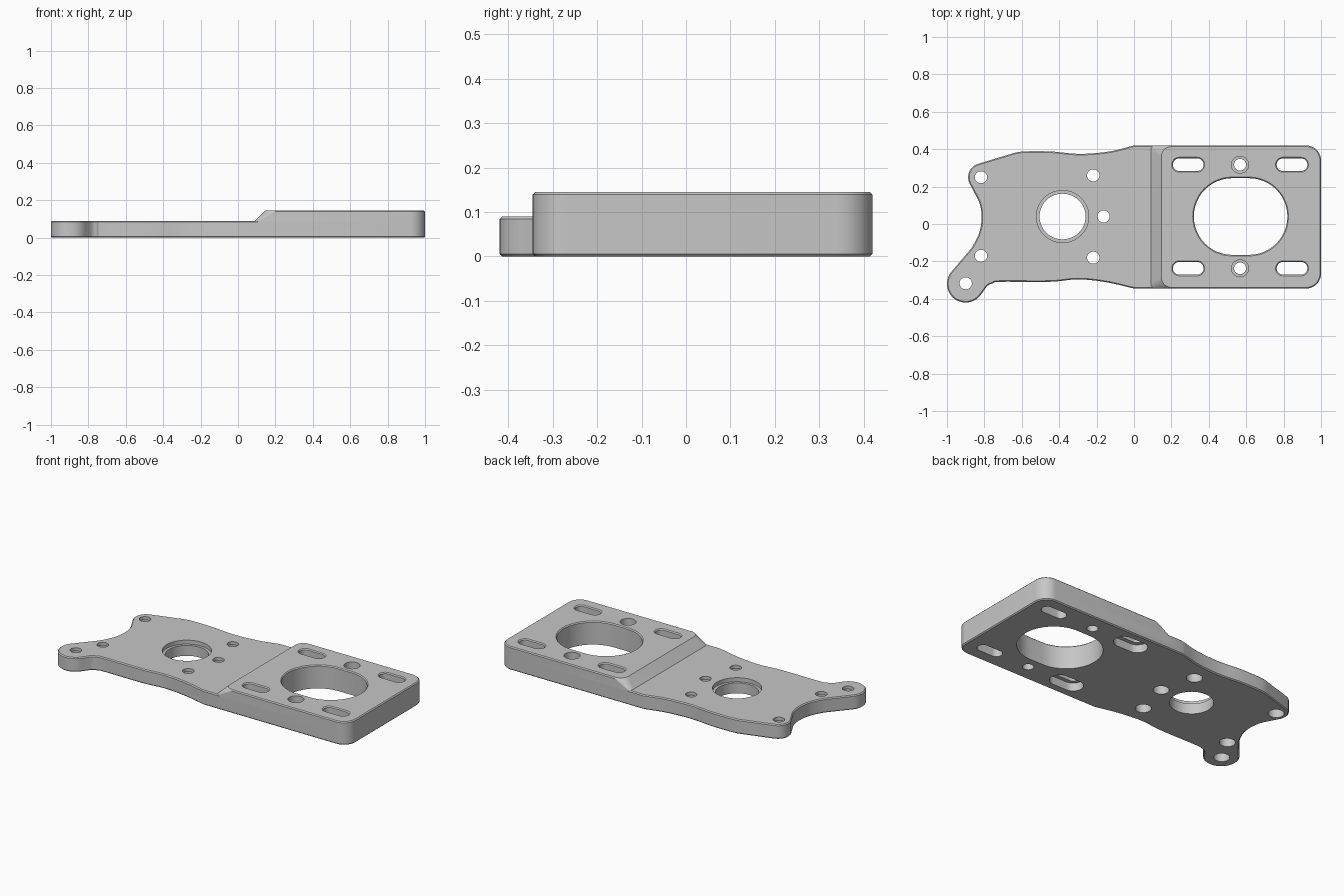
import bpy, bmesh
from math import cos, sin, radians
from mathutils import Vector

cube = bpy.data.objects.get("Cube")
if cube:
    bpy.data.objects.remove(cube, do_unlink=True)

grey = bpy.data.materials.new("machined grey")
grey.use_nodes = True
colour = (0.57, 0.57, 0.57, 1)
grey.diffuse_color = colour
grey.node_tree.nodes["Principled BSDF"].inputs["Base Color"].default_value = colour

EDGE = 0.006            # small edge chamfer
LOW, HIGH = 0.09, 0.145   # heights of the two decks
Y0, Y1 = -0.345, 0.42     # sides of the wide end
MID = 0.04                # centre line of the holes


def arc(cx, cy, r, a0, a1, n=12):
    angles = [radians(a0 + (a1 - a0) * i / n) for i in range(n + 1)]
    return [Vector((cx + r * cos(a), cy + r * sin(a))) for a in angles]


def spline(points, n=6):
    """Smooth curve through the inner points; the two ends only guide it."""
    p = [Vector(q) for q in points]
    out = []
    for a, b, c, d in zip(p, p[1:], p[2:], p[3:]):
        for i in range(n):
            t = i / n
            out.append(0.5 * (2 * b + (c - a) * t + (2 * a - 5 * b + 4 * c - d) * t**2
                              + (3 * b - a - 3 * c + d) * t**3))
    return out + [p[-2]]


def inset(outline, d):
    out = []
    for i, p in enumerate(outline):
        a = (p - outline[i - 1]).normalized()
        b = (outline[(i + 1) % len(outline)] - p).normalized()
        t = (a + b).normalized()
        out.append(p + Vector((-t.y, t.x)) * d)
    return out


def stadium(cx, cy, half, r):
    return arc(cx + half, cy, r, -90, 90, 24) + arc(cx - half, cy, r, 90, 270, 24)


def loft(bm, rings):
    """Closed solid through outlines of equal length, given as (outline, z)."""
    loops = [[bm.verts.new((p.x, p.y, z)) for p in ring] for ring, z in rings]
    for low, up in zip(loops, loops[1:]):
        for i in range(len(low)):
            j = (i + 1) % len(low)
            bm.faces.new((low[i], low[j], up[j], up[i]))
    bm.faces.new(loops[0][::-1])
    bm.faces.new(loops[-1])


def make_object(name, bm):
    bmesh.ops.recalc_face_normals(bm, faces=bm.faces)
    mesh = bpy.data.meshes.new(name)
    bm.to_mesh(mesh)
    bm.free()
    mesh.materials.append(grey)
    obj = bpy.data.objects.new(name, mesh)
    bpy.context.collection.objects.link(obj)
    return obj


def combine(target, other, operation):
    mod = target.modifiers.new(operation.lower(), "BOOLEAN")
    mod.operation, mod.object, mod.solver = operation, other, "EXACT"
    bpy.context.view_layer.objects.active = target
    bpy.ops.object.modifier_apply(modifier=mod.name)
    bpy.data.objects.remove(other, do_unlink=True)


# Base plate outline, anticlockwise from the right-hand end
R = 0.08
top_corner = arc(1 - R, Y1 - R, R, 0, 90)
bottom_corner = arc(1 - R, Y0 + R, R, -90, 0)
top_edge = spline([(0.1, 0.44), (0, Y1), (-0.13, 0.388), (-0.29, 0.375), (-0.45, 0.388),
                   (-0.6, 0.387), (-0.68, 0.368), (-0.8, 0.33)])
horn = arc(-0.812, 0.25, 0.075, 107, 208)
hollow = spline([(-0.885, 0.25), (-0.862, 0.185), (-0.827, 0.115), (-0.815, 0.04),
                 (-0.827, -0.045), (-0.87, -0.13), (-0.92, -0.19)])
foot = arc(-0.9, -0.32, 0.1, 140, 328, 24)
bottom_edge = spline([(-0.85, -0.42), (-0.79, -0.338), (-0.755, -0.317), (-0.71, -0.309),
                      (-0.45, -0.309), (-0.3, -0.296), (-0.15, -0.311), (0, Y0), (0.1, -0.365)])
outline = top_corner + top_edge + horn + hollow + foot + bottom_edge + bottom_corner

bm = bmesh.new()
loft(bm, [(inset(outline, EDGE), 0), (outline, EDGE),
          (outline, LOW - EDGE), (inset(outline, EDGE), LOW)])
plate = make_object("mounting_plate", bm)


# Raised deck with a ramp whose corners round off as it climbs
def deck(left, r):
    return (top_corner + arc(left + r, Y1 - r, r, 90, 180)
            + arc(left + r, Y0 + r, r, 180, 270) + bottom_corner)


bm = bmesh.new()
top_ring = deck(0.14, 0.06)
loft(bm, [(deck(0.09, 0.025), 0.05), (deck(0.09, 0.025), LOW),
          (top_ring, HIGH - EDGE), (inset(top_ring, EDGE), HIGH)])
combine(plate, make_object("raised_deck", bm), "UNION")

# All holes, as one cutter
bm = bmesh.new()
BELOW, ABOVE = -0.1, 0.2


def hole(x, y, half, steps):
    loft(bm, [(stadium(x, y, half, r), z) for r, z in steps])


def flared(r):
    return [(r, HIGH - EDGE), (r + 2 * EDGE, HIGH + EDGE)]


# Large oblong opening
hole(0.57, MID, 0.045, [(0.205, BELOW)] + flared(0.205))
for side in (-1, 1):
    y = MID + side * 0.277
    # Slots, the inner pair recessed from below
    hole(0.845, y, 0.048, [(0.034, BELOW)] + flared(0.034))
    hole(0.29, y, 0.048, [(0.058, BELOW), (0.058, 0.05), (0.034, 0.05)] + flared(0.034))
    # Stepped screw holes
    hole(0.567, y, 0.001, [(0.031, BELOW), (0.031, 0.05), (0.045, 0.05), (0.045, ABOVE)])
# Bearing seat
hole(-0.382, MID, 0.001, [(0.122, BELOW), (0.122, 0.065), (0.139, 0.065), (0.139, ABOVE)])
# Screw holes, recessed from below
for x, y in [(-0.818, 0.25), (-0.818, -0.17), (-0.9, -0.317),
             (-0.218, 0.26), (-0.163, MID), (-0.218, -0.18)]:
    hole(x, y, 0.001, [(0.044, BELOW), (0.044, 0.07), (0.032, 0.07), (0.032, ABOVE)])
combine(plate, make_object("hole_cutter", bm), "DIFFERENCE")

# Smooth the curved walls, keep the edges crisp
bpy.ops.object.select_all(action="DESELECT")
plate.select_set(True)
bpy.context.view_layer.objects.active = plate
bpy.ops.object.shade_smooth_by_angle(angle=radians(30))
